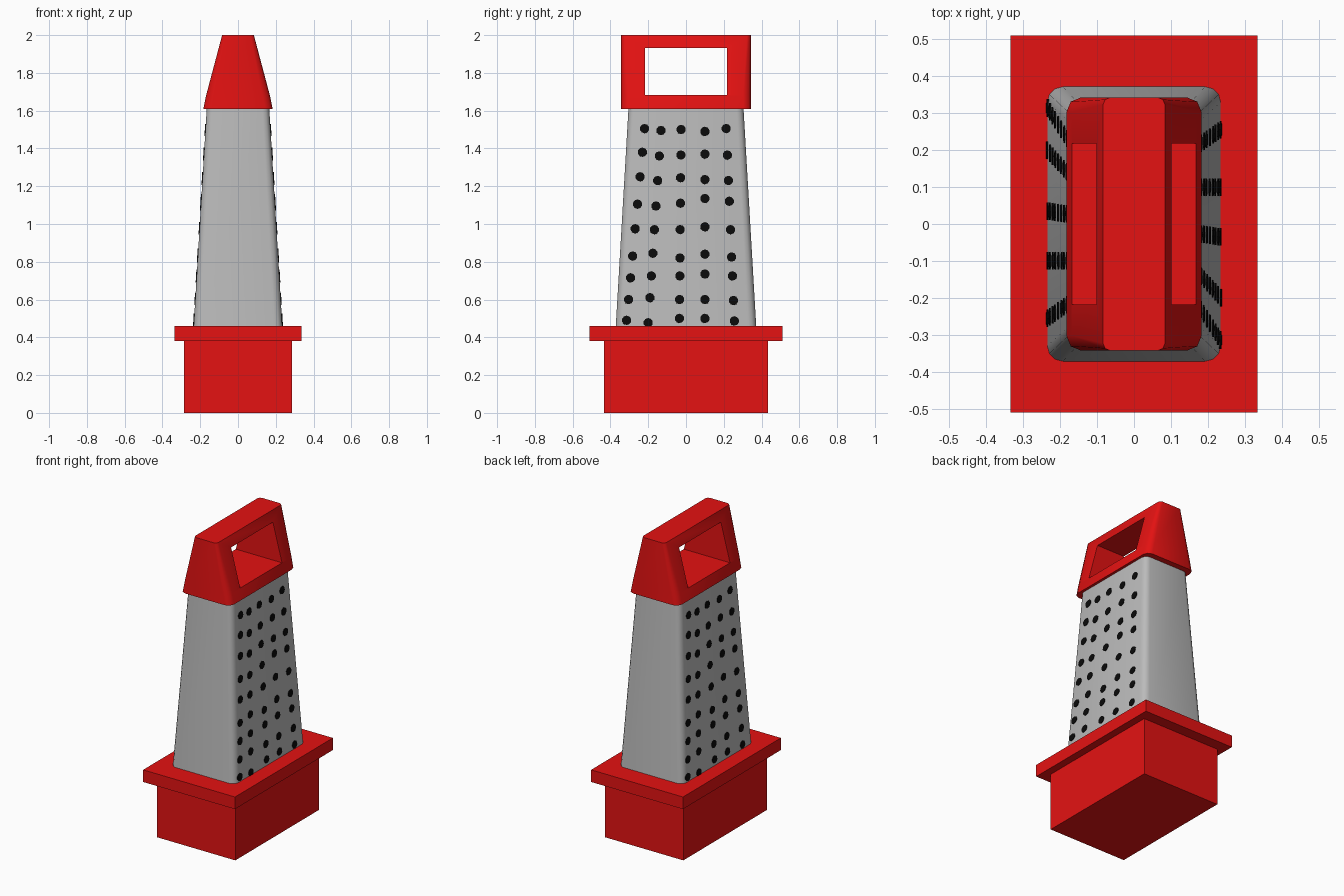
import bpy, bmesh, math
from mathutils import Matrix, Vector

if "Cube" in bpy.data.objects:
    bpy.data.objects.remove(bpy.data.objects["Cube"])


def material(name, rgb):
    m = bpy.data.materials.new(name)
    m.diffuse_color = (*rgb, 1)
    m.use_nodes = True
    m.node_tree.nodes["Principled BSDF"].inputs["Base Color"].default_value = m.diffuse_color
    return m


RED = material("red plastic", (0.78, 0.006, 0.006))
STEEL = material("grey steel", (0.5, 0.5, 0.5))
BLACK = material("black holes", (0.003, 0.003, 0.003))


def finish(name, bm, mat):
    bmesh.ops.recalc_face_normals(bm, faces=bm.faces)
    me = bpy.data.meshes.new(name)
    bm.to_mesh(me)
    bm.free()
    me.materials.append(mat)
    ob = bpy.data.objects.new(name, me)
    bpy.context.collection.objects.link(ob)
    return ob


def smooth(ob, angle=50):
    bpy.ops.object.select_all(action='DESELECT')
    ob.select_set(True)
    bpy.context.view_layer.objects.active = ob
    bpy.ops.object.shade_smooth_by_angle(angle=math.radians(angle))


def box(name, hx, hy, z0, z1, mat):
    bm = bmesh.new()
    bmesh.ops.create_cube(bm, size=1)
    for v in bm.verts:
        v.co = (v.co.x * 2 * hx, v.co.y * 2 * hy, (z0 + z1) / 2 + v.co.z * (z1 - z0))
    return finish(name, bm, mat)


def loft(name, rings, seg, mat):
    """Skin rounded rectangles given as (half x, half y, corner radius, z)."""
    bm = bmesh.new()
    loops = []
    for hx, hy, r, z in rings:
        loop = []
        for q, (sx, sy) in enumerate([(1, 1), (-1, 1), (-1, -1), (1, -1)]):
            for i in range(seg + 1):
                a = math.pi / 2 * (q + i / seg)
                loop.append(bm.verts.new((sx * (hx - r) + r * math.cos(a),
                                          sy * (hy - r) + r * math.sin(a), z)))
        loops.append(loop)
    n = len(loops[0])
    for a, b in zip(loops, loops[1:]):
        for i in range(n):
            bm.faces.new((a[i], a[(i + 1) % n], b[(i + 1) % n], b[i]))
    bm.faces.new(loops[0])
    bm.faces.new(loops[-1])
    return finish(name, bm, mat)


# Container base and its wide rim
box("base_box", 0.285, 0.435, 0, 0.385, RED)
box("base_rim", 0.335, 0.51, 0.38, 0.46, RED)

# Tapered steel body
Z0, Z1, X0, X1 = 0.455, 1.62, 0.235, 0.165
smooth(loft("steel_body", [(X0, 0.372, 0.042, Z0), (X1, 0.304, 0.036, Z1)], 3, STEEL))

# Handle with a straight opening through it
handle = loft("handle", [(0.183, 0.343, 0.04, 1.61), (0.169, 0.343, 0.04, 1.68),
                         (0.084, 0.343, 0.02, 2.0)], 2, RED)
cutter = box("handle_cutter", 0.5, 0.218, 1.682, 1.932, RED)
cutter.hide_render = True
mod = handle.modifiers.new("opening", 'BOOLEAN')
mod.operation = 'DIFFERENCE'
mod.solver = 'EXACT'
mod.object = cutter
bpy.ops.object.select_all(action='DESELECT')
bpy.context.view_layer.objects.active = handle
handle.select_set(True)
bpy.ops.object.modifier_apply(modifier=mod.name)
bpy.data.objects.remove(cutter)
smooth(handle)

# Grating holes: thin discs in five uneven columns on both broad sides
columns = [(-0.315, -0.22), (-0.20, -0.132), (-0.035, -0.026), (0.10, 0.10), (0.256, 0.213)]
rows = [(1.505, 1.495, 1.50, 1.49, 1.505), (1.38, 1.36, 1.365, 1.37, 1.365),
        (1.25, 1.23, 1.245, 1.235, 1.23), (1.105, 1.095, 1.11, 1.135, 1.12),
        (0.975, 0.97, 0.97, 0.985, 0.97), (0.83, 0.845, 0.82, 0.84, 0.825),
        (0.715, 0.725, 0.725, 0.735, 0.725), (0.60, 0.61, 0.60, 0.60, 0.595),
        (0.49, 0.477, 0.50, 0.50, 0.487)]
slope = (X0 - X1) / (Z1 - Z0)
normal = Vector((1, 0, slope)).normalized()
tilt = normal.to_track_quat('Z', 'Y').to_matrix().to_4x4()
for side, turn in (("right", 0), ("left", math.pi)):
    bm = bmesh.new()
    for row in rows:
        for (y_low, y_high), z in zip(columns, row):
            y = y_low + (y_high - y_low) * (z - 0.48) / 1.02
            place = Matrix.Translation((X0 - (z - Z0) * slope, y, z))
            bmesh.ops.create_cone(bm, cap_ends=True, segments=10, radius1=0.025,
                                  radius2=0.025, depth=0.007,
                                  matrix=Matrix.Rotation(turn, 4, 'Z') @ place @ tilt)
    finish("grating_holes_" + side, bm, BLACK)
